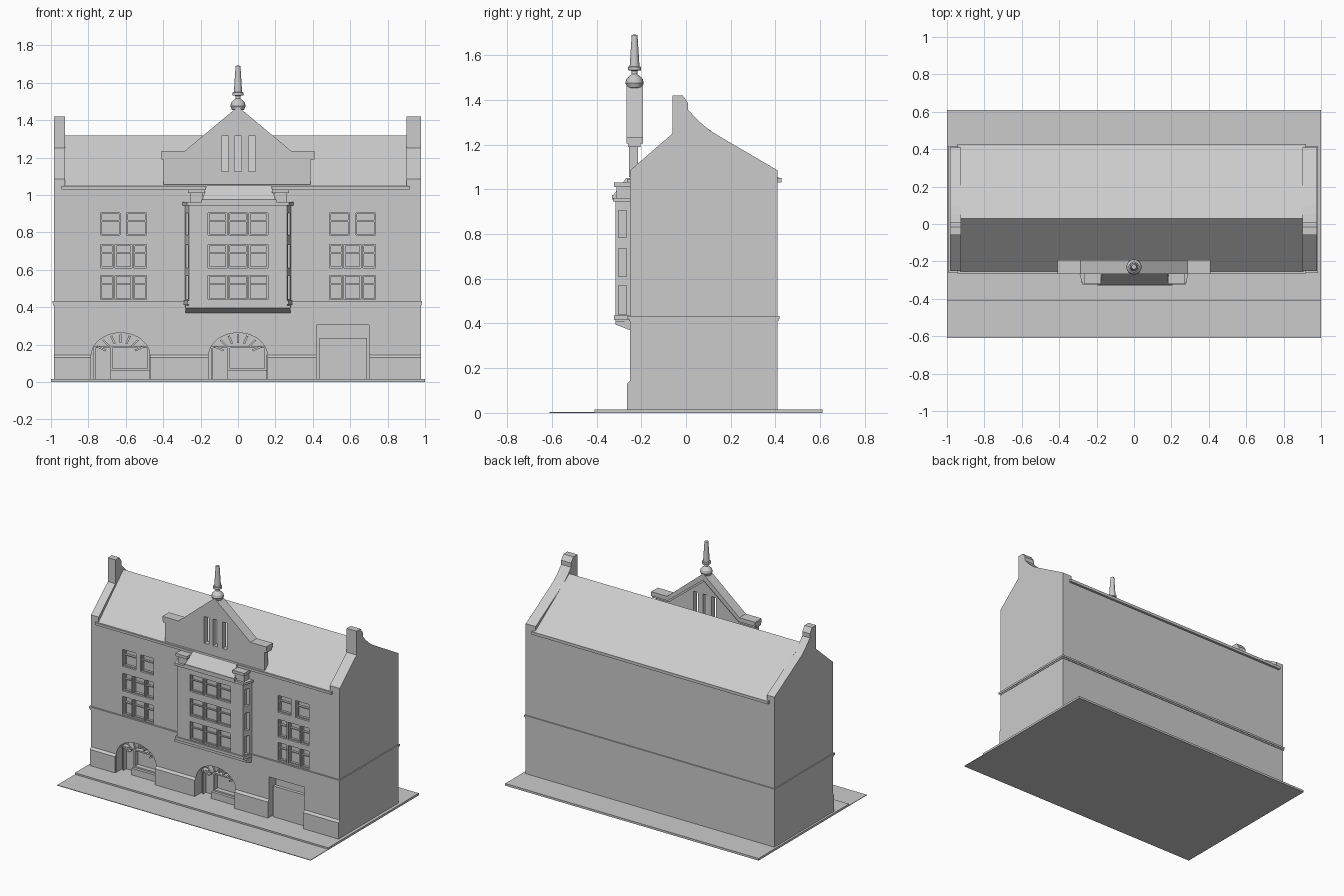
import bpy, bmesh, math
from mathutils import Matrix, Vector

cube = bpy.data.objects.get("Cube")
if cube:
    bpy.data.objects.remove(cube, do_unlink=True)

GREY = (0.6, 0.6, 0.6, 1)
stone = bpy.data.materials.new("plain grey stone")
stone.use_nodes = True
stone.diffuse_color = GREY
stone.node_tree.nodes["Principled BSDF"].inputs["Base Color"].default_value = GREY


def place(axis, p, d):
    return {"x": (d, p[0], p[1]), "y": (p[0], d, p[1]), "z": (p[0], p[1], d)}[axis]


def add_prism(bm, axis, pts, a, b):
    """Extrude a closed 2D outline along an axis from a to b."""
    face = bm.faces.new([bm.verts.new(place(axis, p, a)) for p in pts])
    out = bmesh.ops.extrude_face_region(bm, geom=[face])["geom"]
    verts = [g for g in out if isinstance(g, bmesh.types.BMVert)]
    bmesh.ops.translate(bm, verts=verts, vec=place(axis, (0, 0), b - a))
    return list(face.verts) + verts


def add_box(bm, x0, x1, y0, y1, z0, z1):
    return add_prism(bm, "x", [(y0, z0), (y1, z0), (y1, z1), (y0, z1)], x0, x1)


def finish(name, bm):
    bmesh.ops.recalc_face_normals(bm, faces=bm.faces)
    mesh = bpy.data.meshes.new(name)
    bm.to_mesh(mesh)
    bm.free()
    mesh.materials.append(stone)
    obj = bpy.data.objects.new(name, mesh)
    bpy.context.collection.objects.link(obj)
    return obj


def prism(name, axis, pts, a, b):
    bm = bmesh.new()
    add_prism(bm, axis, pts, a, b)
    return finish(name, bm)


def boxes(name, specs):
    bm = bmesh.new()
    for s in specs:
        add_box(bm, *s)
    return finish(name, bm)


def cut(obj, bm):
    """Subtract everything in bm from obj, then drop the cutter."""
    cutter = finish("cutter", bm)
    cutter.hide_render = True
    mod = obj.modifiers.new("openings", "BOOLEAN")
    mod.operation, mod.solver, mod.object = "DIFFERENCE", "EXACT", cutter
    bpy.context.view_layer.objects.active = obj
    bpy.ops.object.modifier_apply(modifier=mod.name)
    bpy.data.objects.remove(cutter, do_unlink=True)


FRONT, BACK = -0.25, 0.41
BAY = -0.315
ROWS = [(0.44, 0.57), (0.61, 0.735), (0.785, 0.905)]

# Ground
boxes("pavement", [(-1, 1, -0.41, 0.61, 0, 0.015)])
boxes("road", [(-1, 1, -0.61, -0.41, 0, 0.004)])

# Main block with window, arch and gateway openings
body = boxes("main_walls", [(-0.93, 0.91, FRONT, BACK, 0.01, 1.035)])
panes = []
for side in (-1, 1):
    for row, (z0, z1) in enumerate(ROWS):
        spans = [(0.49, 0.595), (0.63, 0.735)] if row == 2 else [
            (0.49, 0.558), (0.568, 0.657), (0.667, 0.735)]
        for a, b in spans:
            x0, x1 = sorted((side * a, side * b))
            panes.append((x0, x1, z0, z1, FRONT))
bm = bmesh.new()
for x0, x1, z0, z1, y in panes:
    add_box(bm, x0, x1, y - 0.05, y + 0.03, z0, z1)
ARCHES = (-0.628, 0.0)
HALF, SPRING, RISE = 0.157, 0.14, 0.123
for cx in ARCHES:
    curve = [(cx + HALF * math.cos(t * math.pi / 20), SPRING + RISE * math.sin(t * math.pi / 20))
             for t in range(21)]
    add_prism(bm, "y", [(cx - HALF, 0.012)] + [(cx + HALF, 0.012)] + curve, -0.3, -0.17)
add_box(bm, 0.42, 0.70, -0.3, -0.17, 0.012, 0.305)
cut(body, bm)

# Gable end walls with raised chimney shoulders and a swept rear curve
gable = [(FRONT, 0.01), (FRONT, 1.085), (-0.06, 1.25), (-0.06, 1.42), (-0.015, 1.42),
         (0.01, 1.385), (0.01, 1.355), (0.05, 1.312), (0.1, 1.268), (0.15, 1.237),
         (BACK, 1.085), (BACK, 0.01)]
prism("right_gable_wall", "x", gable, -0.985, -0.925)
prism("left_gable_wall", "x", gable, 0.90, 0.978)

# Roof and eaves
prism("roof", "x", [(-0.255, 1.03), (-0.255, 1.045), (0.03, 1.318), (0.425, 1.045), (0.425, 1.03)],
      -0.93, 0.905)
boxes("eaves_gutters", [(-0.945, 0.92, -0.265, -0.245, 1.03, 1.047),
                        (-0.945, 0.92, 0.405, 0.427, 1.03, 1.05)])

# String course in two steps
boxes("string_course", [(-0.992, 0.985, -0.262, 0.418, 0.42, 0.434),
                        (-0.988, 0.981, -0.256, 0.414, 0.41, 0.42)])

# Plinth with weathered top
plinth = [(FRONT, 0.01), (-0.263, 0.01), (-0.263, 0.13), (-0.25, 0.145)]
bm = bmesh.new()
for x0, x1 in [(-0.985, -0.787), (-0.471, -0.158), (0.158, 0.42), (0.70, 0.978)]:
    add_prism(bm, "x", plinth, x0, x1)
finish("plinth", bm)


def bay_plan(grow):
    w, d = 0.284 + grow, 0.262 + grow
    return [(-w, -0.24), (-w, FRONT), (-d, BAY - grow), (d, BAY - grow), (w, FRONT), (w, -0.24)]


# Projecting bay with front and side windows
bay = prism("bay_walls", "z", bay_plan(0), 0.40, 0.955)
bm = bmesh.new()
bay_panes = []
for z0, z1 in ROWS:
    for x in (-0.11, 0, 0.11):
        bay_panes.append((x - 0.05, x + 0.05, z0, z1, BAY))
        add_box(bm, x - 0.05, x + 0.05, BAY - 0.05, BAY + 0.025, z0, z1)
    for x0, x1 in [(-0.35, -0.255), (0.255, 0.35)]:
        add_box(bm, x0, x1, -0.302, -0.267, z0, z1)
cut(bay, bm)
prism("bay_corbel", "x", [(-0.24, 0.37), (-0.25, 0.37), (BAY, 0.395), (BAY, 0.41), (-0.24, 0.41)],
      -0.282, 0.282)
prism("bay_sill_band", "z", bay_plan(0.008), 0.415, 0.435)
prism("bay_cornice", "z", bay_plan(0.012), 0.945, 0.962)

# Bay parapet: two capped piers and a sloping lead roof
piers = []
for cx in (-0.222, 0.228):
    piers += [(cx - 0.035, cx + 0.035, -0.31, -0.24, 0.96, 1.01),
              (cx - 0.045, cx + 0.045, -0.322, -0.24, 1.01, 1.03)]
boxes("bay_parapet_piers", piers)
boxes("bay_roof_edge", [(-0.195, 0.205, -0.33, -0.24, 0.955, 0.975)])
bm = bmesh.new()
verts = add_box(bm, -0.19, 0.20, -0.325, -0.235, 0.975, 1.05)
for v in verts:
    if v.co.z > 1:
        v.co.x *= 0.89
        v.co.y = max(v.co.y, -0.268)
finish("bay_roof", bm)

# Window sashes: transom and thin frame inside every opening
bars = []
for x0, x1, z0, z1, y in panes + bay_panes:
    t, y0, y1 = 0.007, y + 0.014, y + 0.032
    zt = z0 + (z1 - z0) * 0.62
    bars += [(x0, x0 + t, y0, y1, z0, z1), (x1 - t, x1, y0, y1, z0, z1),
             (x0 + t, x1 - t, y0, y1, z0, z0 + t), (x0 + t, x1 - t, y0, y1, z1 - t, z1),
             (x0 + t, x1 - t, y0, y1, zt, zt + t)]
boxes("window_sashes", bars)

# Arched shop fronts: stall riser, frame, door posts and fanlight bars
for i, cx in enumerate(ARCHES):
    bm = bmesh.new()
    l, r = cx - 0.055, cx + 0.155
    for s in [(l, r, -0.225, -0.165, 0.012, 0.062), (l, l + 0.012, -0.205, -0.165, 0.06, 0.19),
              (r - 0.012, r, -0.205, -0.165, 0.06, 0.19), (l, r, -0.205, -0.165, 0.062, 0.072),
              (cx - 0.155, r, -0.205, -0.165, 0.182, 0.192),
              (cx - 0.145, cx - 0.135, -0.2, -0.165, 0.012, 0.185)]:
        add_box(bm, *s)
    for k in range(-3, 4):
        bar = add_box(bm, -0.005, 0.005, -0.215, -0.165, 0.10, 0.16)
        for v in bar:
            v.co.z *= 0.77
        turn = Matrix.Rotation(k * 0.36, 4, "Y")
        for v in bar:
            v.co = turn @ v.co
            v.co.x = v.co.x * 1.15 + cx
            v.co.z += 0.132
    finish(("right" if i == 0 else "centre") + "_shop_front", bm)

# Gateway door with open space above
boxes("gate_door", [(0.435, 0.69, -0.225, -0.20, 0.012, 0.235)])

# Front pediment with three slots and moulded coping
pediment = prism("pediment_wall", "y", [
    (-0.397, 1.055), (0.387, 1.055), (0.387, 1.2), (0.28, 1.2), (0, 1.425), (-0.28, 1.2),
    (-0.397, 1.2)], -0.255, -0.215)
bm = bmesh.new()
for x in (-0.07, 0, 0.075):
    add_box(bm, x - 0.018, x + 0.018, -0.3, -0.15, 1.125, 1.315)
cut(pediment, bm)


def coping(name, low, high, y0, y1):
    half = [(0.28, low), (0.41, low), (0.41, high), (0.285, high)]
    pts = [(0, low + 0.222)] + half + [(0, high + 0.238)]
    pts += [(-x, z) for x, z in reversed(half)]
    prism(name, "y", pts, y0, y1)


coping("pediment_coping", 1.205, 1.235, -0.267, -0.193)
coping("pediment_moulding", 1.19, 1.21, -0.26, -0.203)

# Turned finial
bm = bmesh.new()
profile = [(0.0, 1.45), (0.032, 1.455), (0.041, 1.475), (0.037, 1.493), (0.02, 1.51),
           (0.013, 1.515), (0.013, 1.53), (0.029, 1.533), (0.029, 1.548), (0.022, 1.55),
           (0.013, 1.69), (0.0, 1.693)]
axis = Vector((0, -0.23, 0))
ring = [bm.verts.new(axis + Vector((r, 0, z))) for r, z in profile]
edges = [bm.edges.new(e) for e in zip(ring, ring[1:])]
bmesh.ops.spin(bm, geom=ring + edges, cent=axis, axis=(0, 0, 1), angle=math.tau, steps=16)
bmesh.ops.remove_doubles(bm, verts=bm.verts, dist=0.0005)
finial = finish("finial", bm)
bpy.ops.object.select_all(action="DESELECT")
finial.select_set(True)
bpy.context.view_layer.objects.active = finial
bpy.ops.object.shade_smooth_by_angle()
